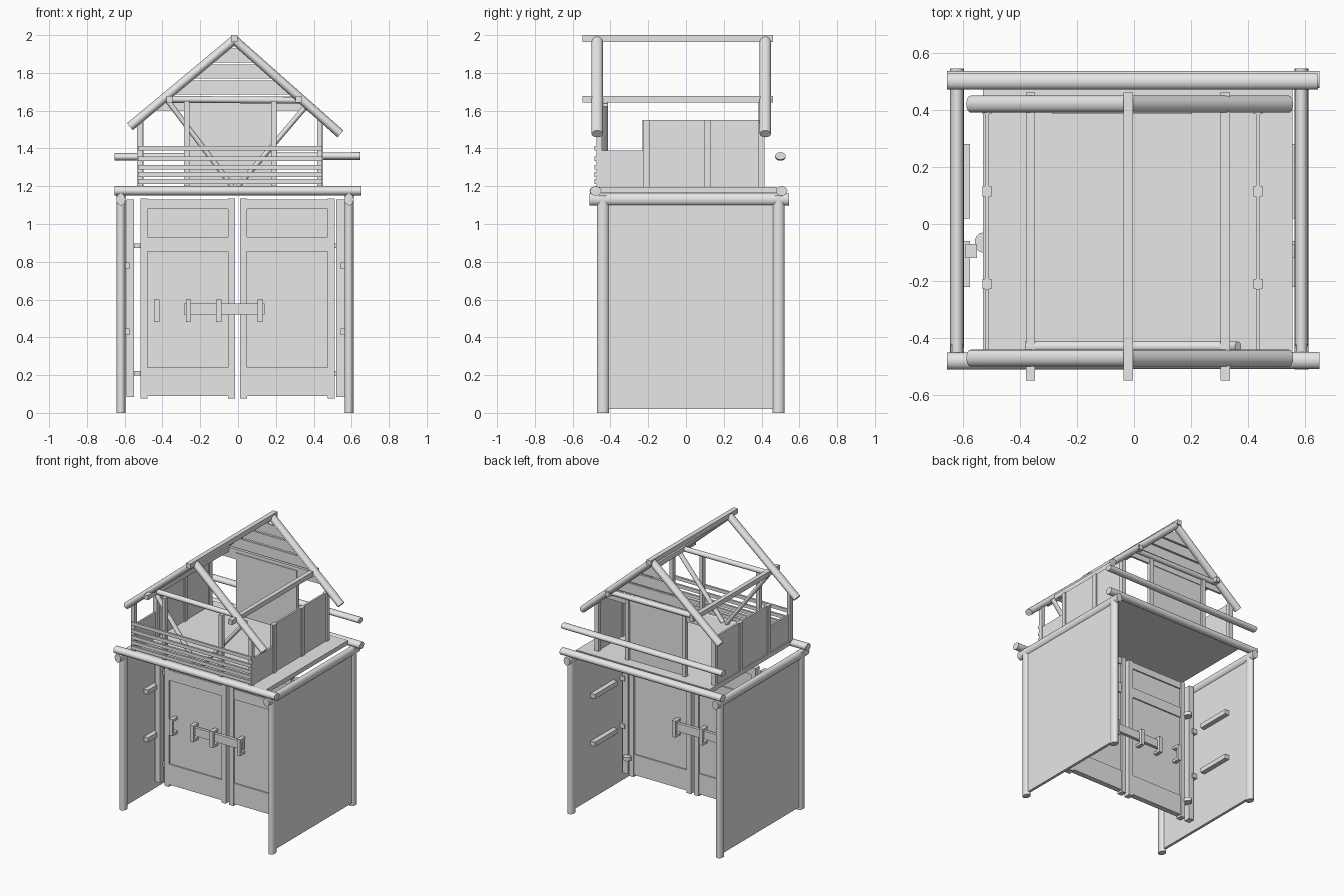
import bpy, bmesh, math
from mathutils import Vector, Matrix

if "Cube" in bpy.data.objects:
    bpy.data.objects.remove(bpy.data.objects["Cube"])

grey = bpy.data.materials.new("plain_grey")
grey.diffuse_color = (0.8, 0.8, 0.8, 1)
grey.use_nodes = True
grey.node_tree.nodes["Principled BSDF"].inputs["Base Color"].default_value = grey.diffuse_color


def finish(name, bm, smooth=False):
    bmesh.ops.recalc_face_normals(bm, faces=bm.faces)
    me = bpy.data.meshes.new(name)
    bm.to_mesh(me)
    bm.free()
    me.materials.append(grey)
    ob = bpy.data.objects.new(name, me)
    bpy.context.collection.objects.link(ob)
    if smooth:
        bpy.ops.object.select_all(action='DESELECT')
        ob.select_set(True)
        bpy.context.view_layer.objects.active = ob
        bpy.ops.object.shade_smooth_by_angle(angle=math.radians(40))
    return ob


def box(name, x0, x1, y0, y1, z0, z1):
    bm = bmesh.new()
    m = Matrix.Translation(((x0 + x1) / 2, (y0 + y1) / 2, (z0 + z1) / 2))
    bmesh.ops.create_cube(bm, size=1, matrix=m @ Matrix.Diagonal((x1 - x0, y1 - y0, z1 - z0, 1)))
    return finish(name, bm)


def log(name, p0, p1, a, b):
    """Oval log; a is the radius along y (or along x when the log runs along y)."""
    p0, p1 = Vector(p0), Vector(p1)
    d = (p1 - p0).normalized()
    s = Vector((1, 0, 0)) if abs(d.y) > 0.9 else Vector((0, 1, 0))
    s = (s - d * s.dot(d)).normalized()
    t = d.cross(s)
    rot = Matrix((s, t, d)).transposed().to_4x4()
    bm = bmesh.new()
    bmesh.ops.create_cone(bm, cap_ends=True, segments=16, radius1=1, radius2=1, depth=1,
                          matrix=Matrix.Translation((p0 + p1) / 2) @ rot
                          @ Matrix.Diagonal((a, b, (p1 - p0).length, 1)))
    return finish(name, bm, True)


def prism(name, pts, y0, y1):
    """Extrude an x-z outline along y."""
    bm = bmesh.new()
    f = bm.faces.new([bm.verts.new((x, y0, z)) for x, z in pts])
    r = bmesh.ops.extrude_face_region(bm, geom=[f])
    bmesh.ops.translate(bm, vec=(0, y1 - y0, 0),
                        verts=[v for v in r['geom'] if isinstance(v, bmesh.types.BMVert)])
    return finish(name, bm)


# Corner posts, side walls, side beams and wall steps
for side, px, s in (("left", -0.62, 1), ("right", 0.587, -1)):
    for end, y in (("front", -0.44), ("back", 0.49)):
        log(f"{end}_{side}_post", (px, y, 0), (px, y, 1.15), 0.032, 0.024)
    box(f"{side}_side_wall", px - 0.01, px + 0.01, -0.44, 0.48, 0.02, 1.11)
    log(f"{side}_side_beam", (px, -0.51, 1.13), (px, 0.545, 1.13), 0.024, 0.032)
    for z in (0.43, 0.78):
        for y0, y1 in ((-0.22, -0.06), (0.02, 0.28)):
            xs = sorted((px + s * 0.005, px + s * 0.045))
            box(f"{side}_wall_step", xs[0], xs[1], y0, y1, z - 0.017, z + 0.017)

# Cross beams, floor and rear loose log
log("front_cross_beam", (-0.655, -0.48, 1.175), (0.65, -0.478, 1.175), 0.03, 0.025)
log("back_cross_beam", (-0.655, 0.507, 1.175), (0.65, 0.507, 1.175), 0.03, 0.025)
log("rear_rail_log", (-0.655, 0.5, 1.355), (0.645, 0.5, 1.36), 0.028, 0.02)
box("floor", -0.53, 0.555, -0.47, 0.48, 1.165, 1.197)

# Double doors: panel, stiles and rails
DY = -0.095
for side, x0, x1 in (("left", -0.515, -0.015), ("right", 0.01, 0.512)):
    box(f"{side}_door_panel", x0 + 0.01, x1 - 0.01, DY - 0.01, DY + 0.01, 0.09, 1.13)
    for a, b in ((x0, x0 + 0.037), (x1 - 0.037, x1)):
        box(f"{side}_door_stile", a, b, DY - 0.024, DY + 0.024, 0.075, 1.135)
    for z0, z1 in ((0.09, 0.17), (0.24, 0.255), (0.855, 0.93), (1.08, 1.13)):
        if z0 == 0.24:
            z0, z1 = 0.17, 0.24
        box(f"{side}_door_rail", x0 + 0.03, x1 - 0.03, DY - 0.02, DY + 0.02, z0, z1)

# Door jambs with hinges
for side, x0, x1, hx in (("left", -0.59, -0.55, -0.53), ("right", 0.52, 0.565, 0.517)):
    box(f"{side}_door_jamb", x0, x1, DY - 0.025, DY + 0.025, 0.085, 1.13)
    for z in (0.21, 0.885):
        log(f"{side}_hinge", (hx, DY + 0.03, z - 0.013), (hx, DY + 0.03, z + 0.013), 0.035, 0.028)

# Latch bar and brackets, on both door faces
for face, s in (("front", -1), ("back", 1)):
    def depth(a, b):
        return sorted((DY + s * a, DY + s * b))
    box(f"{face}_latch_bar", -0.285, 0.14, *depth(0.028, 0.05), 0.52, 0.58)
    for x in (-0.43, -0.262, -0.102, 0.118):
        box(f"{face}_latch_bracket", x - 0.014, x + 0.014, *depth(0.05, 0.068), 0.48, 0.6)
        for z in (0.48, 0.582):
            box(f"{face}_latch_foot", x - 0.014, x + 0.014, *depth(0.008, 0.052), z, z + 0.018)

# Balcony railing and its posts
for x, top in ((-0.52, 1.55), (-0.272, 1.65), (0.19, 1.65), (0.432, 1.55)):
    box("railing_post", x - 0.014, x + 0.014, -0.475, -0.445, 1.19, top)
for z in (1.225, 1.262, 1.3, 1.345, 1.4):
    box("railing_slat", -0.53, 0.445, -0.485, -0.47, z - 0.012, z + 0.012)

# Upper side walls with low front ends and posts
for side, x in (("left", -0.515), ("right", 0.435)):
    box(f"{side}_upper_wall", x - 0.007, x + 0.007, -0.23, 0.39, 1.19, 1.55)
    box(f"{side}_low_wall", x - 0.007, x + 0.007, -0.46, -0.22, 1.19, 1.39)
    for y in (-0.21, 0.115):
        box(f"{side}_wall_post", x - 0.016, x + 0.016, y - 0.018, y + 0.018, 1.19, 1.55)
    box(f"{side}_back_wall_post", x - 0.016, x + 0.016, 0.385, 0.415, 1.19, 1.55)

# Rear centre panel and its posts
box("rear_panel", -0.27, 0.19, 0.385, 0.4, 1.19, 1.65)
for x in (-0.272, 0.19):
    box("rear_panel_post", x - 0.014, x + 0.014, 0.385, 0.415, 1.19, 1.65)

# Roof trusses with ties
AX = -0.02
for end, y, ty in (("front", -0.47, -0.43), ("back", 0.42, 0.41)):
    log(f"{end}_left_rafter", (-0.572, y, 1.515), (AX, y, 1.975), 0.03, 0.024)
    log(f"{end}_right_rafter", (0.542, y, 1.477), (AX, y, 1.975), 0.03, 0.024)
    log(f"{end}_tie", (-0.38, ty, 1.66), (0.335, ty, 1.655), 0.02, 0.018)

# Front V braces
log("left_brace", (-0.37, -0.43, 1.65), (-0.03, -0.43, 1.2), 0.018, 0.014)
log("right_brace", (0.365, -0.43, 1.63), (0.0, -0.43, 1.2), 0.018, 0.014)

# Ridge and purlins
for name, x, z, h in (("ridge", AX, 1.982, 0.018), ("left_purlin", -0.363, 1.66, 0.017),
                      ("right_purlin", 0.32, 1.66, 0.017)):
    box(name, x - h * 0.95, x + h * 0.95, -0.548, 0.46, z - h, z + h)

# Rear gable planks narrowing to the ridge
for i in range(4):
    z0 = 1.6 + i * 0.085
    z1 = z0 + 0.074
    a, b = (1.97 - z0) * 1.13, (1.97 - z1) * 1.13
    prism("gable_plank", [(AX - a, z0), (AX + a, z0), (AX + b, z1), (AX - b, z1)], 0.39, 0.405)
